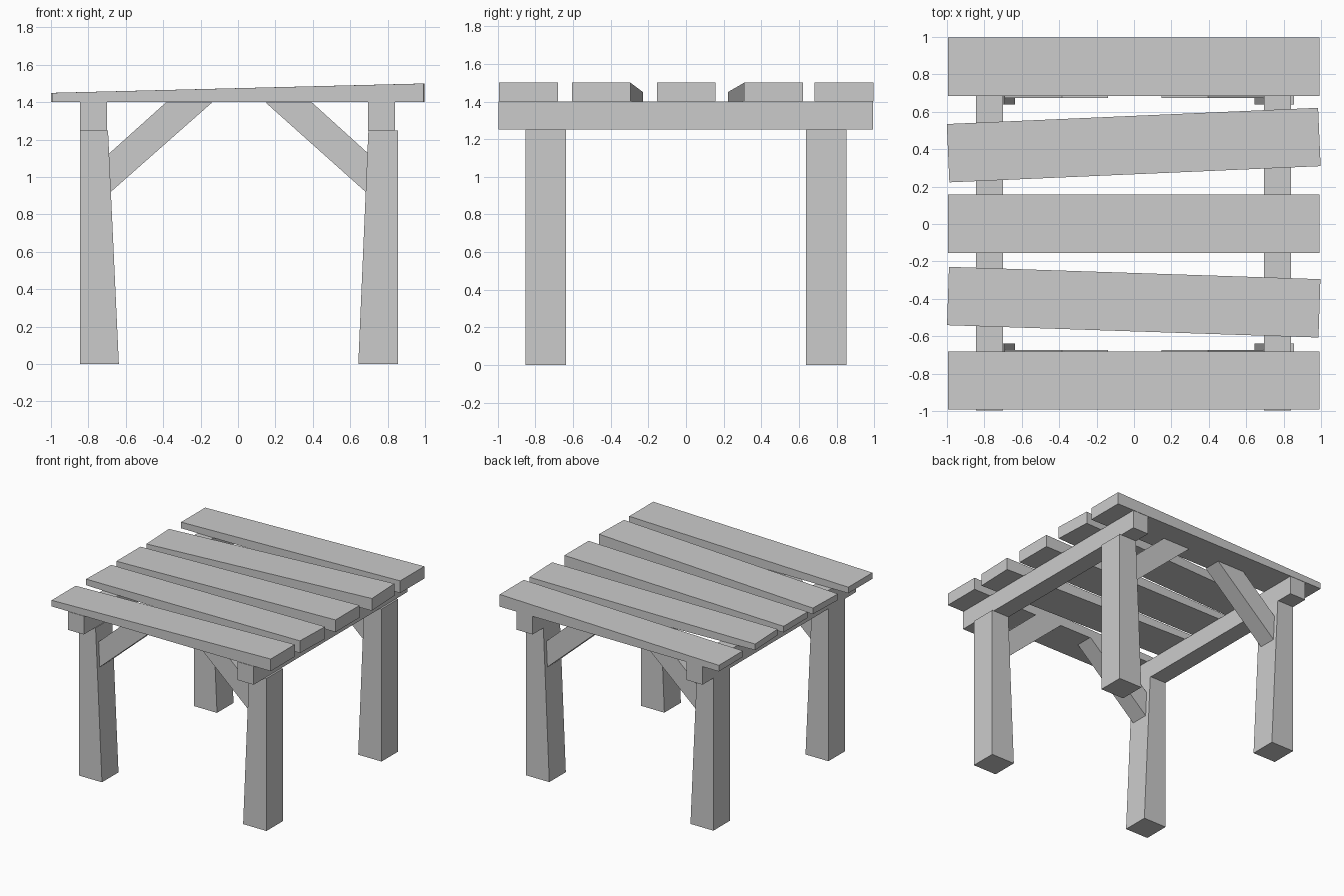
import bpy, bmesh, math
from mathutils import Matrix

if "Cube" in bpy.data.objects:
    bpy.data.objects.remove(bpy.data.objects["Cube"])

mat = bpy.data.materials.new("plain grey")
mat.diffuse_color = (0.6, 0.6, 0.6, 1)
mat.use_nodes = True
mat.node_tree.nodes["Principled BSDF"].inputs["Base Color"].default_value = mat.diffuse_color


def extrude_profile(name, profile, y0, y1, turn=0.0):
    """Extrude an (x, z) outline from y0 to y1, then turn about its own centre line."""
    bm = bmesh.new()
    face = bm.faces.new([bm.verts.new((x, y0, z)) for x, z in profile])
    ext = bmesh.ops.extrude_face_region(bm, geom=[face])
    moved = [v for v in ext["geom"] if isinstance(v, bmesh.types.BMVert)]
    bmesh.ops.translate(bm, verts=moved, vec=(0, y1 - y0, 0))
    if turn:
        bmesh.ops.rotate(bm, verts=bm.verts, cent=(0, (y0 + y1) / 2, 0),
                         matrix=Matrix.Rotation(math.radians(turn), 3, 'Z'))
    bmesh.ops.recalc_face_normals(bm, faces=bm.faces)
    mesh = bpy.data.meshes.new(name)
    bm.to_mesh(mesh)
    bm.free()
    mesh.materials.append(mat)
    obj = bpy.data.objects.new(name, mesh)
    bpy.context.collection.objects.link(obj)
    return obj


# Wedge-shaped top planks: (centre y, turn in degrees)
plank = [(-0.995, 1.40), (0.992, 1.40), (0.992, 1.50), (-0.995, 1.45)]
for i, (yc, turn) in enumerate([(-0.837, 0), (-0.418, -1.9), (0.002, 0),
                                (0.422, 2.5), (0.84, 0)]):
    extrude_profile(f"top_plank_{i + 1}", plank, yc - 0.156, yc + 0.156, turn)

# Cross beams under the planks
for side, x0, x1 in (("left", -0.845, -0.70), ("right", 0.695, 0.84)):
    extrude_profile(f"{side}_beam", [(x0, 1.25), (x1, 1.25), (x1, 1.40), (x0, 1.40)],
                    -0.997, 0.993)

# Legs that widen inward towards the floor, and slanted braces
legs = {"left": [(-0.845, 0), (-0.637, 0), (-0.695, 1.25), (-0.845, 1.25)],
        "right": [(0.643, 0), (0.855, 0), (0.855, 1.25), (0.697, 1.25)]}
braces = {"left": [(-0.69, 1.125), (-0.681, 0.92), (-0.138, 1.399), (-0.385, 1.399)],
          "right": [(0.692, 1.13), (0.683, 0.92), (0.147, 1.399), (0.395, 1.399)]}
for end, s in (("front", -1), ("back", 1)):
    for side in ("left", "right"):
        extrude_profile(f"{end}_{side}_leg", legs[side], s * 0.638, s * 0.852)
        extrude_profile(f"{end}_{side}_brace", braces[side], s * 0.674, s * 0.82)
